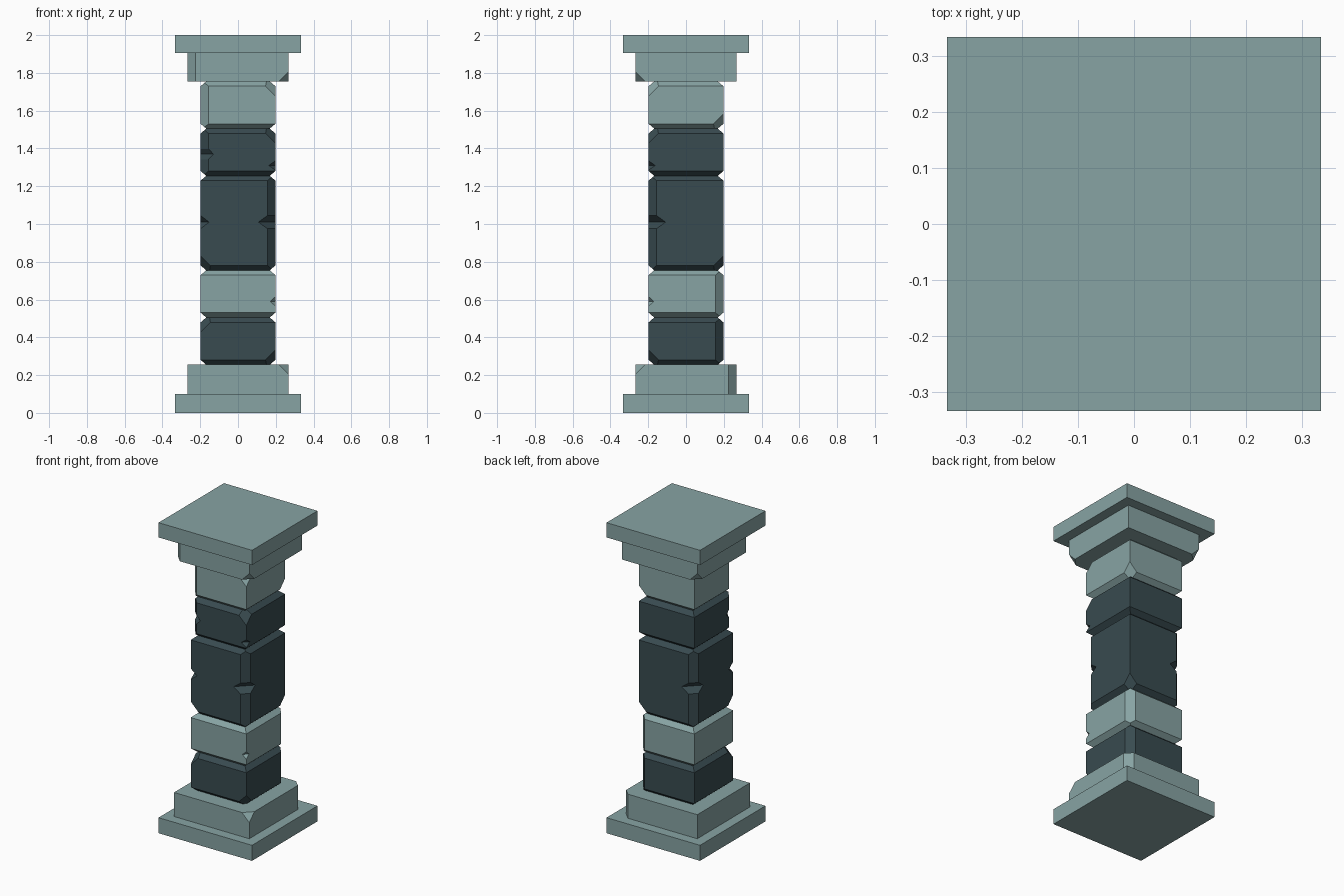
import bpy, bmesh
from mathutils import Vector

if "Cube" in bpy.data.objects:
    bpy.data.objects.remove(bpy.data.objects["Cube"])


def material(name, rgb):
    m = bpy.data.materials.new(name)
    m.diffuse_color = (*rgb, 1)
    m.use_nodes = True
    m.node_tree.nodes["Principled BSDF"].inputs["Base Color"].default_value = m.diffuse_color
    return m


LIGHT = material("pale stone", (0.245, 0.37, 0.37))
DARK = material("dark stone", (0.04, 0.07, 0.08))


def make_object(name, bm, mat):
    bmesh.ops.recalc_face_normals(bm, faces=bm.faces)
    me = bpy.data.meshes.new(name)
    bm.to_mesh(me)
    bm.free()
    me.materials.append(mat)
    ob = bpy.data.objects.new(name, me)
    bpy.context.collection.objects.link(ob)
    return ob


def slice_off(bm, point, normal):
    geom = bm.verts[:] + bm.edges[:] + bm.faces[:]
    res = bmesh.ops.bisect_plane(bm, geom=geom, plane_co=point, plane_no=normal, clear_outer=True)
    edges = [e for e in res["geom_cut"] if isinstance(e, bmesh.types.BMEdge)]
    bmesh.ops.contextual_create(bm, geom=edges)


def notch(ob, h, sx, sy, z, leg, half, surface=0.0):
    """V-shaped chip across a vertical edge; leg is its reach along each face."""
    grow = half * (leg + 0.03) / (leg - surface)
    corner, out = Vector((sx * h, sy * h, z)), Vector((sx, sy, 0))
    side = Vector((-sy, sx, 0)) * 0.3
    bm = bmesh.new()
    ends = []
    for s in (-1, 1):
        tri = [corner - out * leg / 2, corner + out * 0.015 + Vector((0, 0, grow)),
               corner + out * 0.015 - Vector((0, 0, grow))]
        ends.append([bm.verts.new(p + side * s) for p in tri])
    a, b = ends
    bm.faces.new(a)
    bm.faces.new(b[::-1])
    for i in range(3):
        j = (i + 1) % 3
        bm.faces.new((a[j], a[i], b[i], b[j]))
    cutter = make_object("chip_cutter", bm, ob.data.materials[0])
    cutter.hide_render = True
    mod = ob.modifiers.new("chip", "BOOLEAN")
    mod.operation, mod.solver, mod.object = "DIFFERENCE", "EXACT", cutter
    bpy.context.view_layer.objects.active = ob
    bpy.ops.object.modifier_apply(modifier=mod.name)
    bpy.data.objects.remove(cutter)


def block(name, mat, h, z0, z1, bevel=0.0, edges=(), corners=(), notches=()):
    """Square block with optional top/bottom chamfer, cut edges, cut corners, chips."""
    dz = bevel * 0.85
    levels = [(h, z0), (h, z1)]
    if bevel:
        levels = [(h - bevel, z0), (h, z0 + dz), (h, z1 - dz), (h - bevel, z1)]
    bm = bmesh.new()
    rings = [[bm.verts.new((x * r, y * r, z)) for x, y in ((-1, -1), (1, -1), (1, 1), (-1, 1))]
             for r, z in levels]
    bm.faces.new(rings[0][::-1])
    bm.faces.new(rings[-1])
    for a, b in zip(rings, rings[1:]):
        for i in range(4):
            j = (i + 1) % 4
            bm.faces.new((a[i], a[j], b[j], b[i]))
    for sx, sy in edges:
        slice_off(bm, (sx * (h - 0.042), sy * h, 0), (sx, sy, 0))
    for sx, sy, sz in corners:
        z = z1 - dz if sz > 0 else z0 + dz
        slice_off(bm, (sx * (h - 0.052), sy * h, z), (sx, sy, sz))
    ob = make_object(name, bm, mat)
    for n in notches:
        notch(ob, h, *n)


# base
block("base_plate", LIGHT, 0.333, 0, 0.1)
block("base_step", LIGHT, 0.268, 0.1, 0.255, edges=[(1, 1)], corners=[(1, -1, 1)])

# shaft stones, bottom to top
block("shaft_stone_lowest", DARK, 0.198, 0.255, 0.505, 0.03, edges=[(1, 1)],
      corners=[(1, -1, -1), (-1, -1, 1)])
block("shaft_stone_lower", LIGHT, 0.198, 0.505, 0.755, 0.03, edges=[(1, 1)],
      notches=[(1, -1, 0.59, 0.028, 0.025)])
block("shaft_stone_middle", DARK, 0.198, 0.755, 1.255, 0.03, edges=[(1, -1), (-1, 1)],
      corners=[(1, 1, -1), (-1, -1, -1)],
      notches=[(1, -1, 1.01, 0.09, 0.035, 0.042), (-1, 1, 1.01, 0.09, 0.035, 0.042),
               (-1, -1, 1.01, 0.045, 0.035)])
block("shaft_stone_upper", DARK, 0.198, 1.255, 1.505, 0.03, edges=[(-1, -1)],
      corners=[(1, -1, 1)],
      notches=[(-1, -1, 1.37, 0.068, 0.028, 0.042), (1, -1, 1.31, 0.035, 0.025)])
block("shaft_stone_highest", LIGHT, 0.198, 1.505, 1.755, 0.03, edges=[(-1, -1)],
      corners=[(1, -1, 1), (1, 1, -1)])

# capital
block("capital_step", LIGHT, 0.268, 1.755, 1.905, edges=[(-1, -1)],
      corners=[(1, -1, -1), (-1, 1, -1)])
block("capital_plate", LIGHT, 0.333, 1.905, 2.0)
